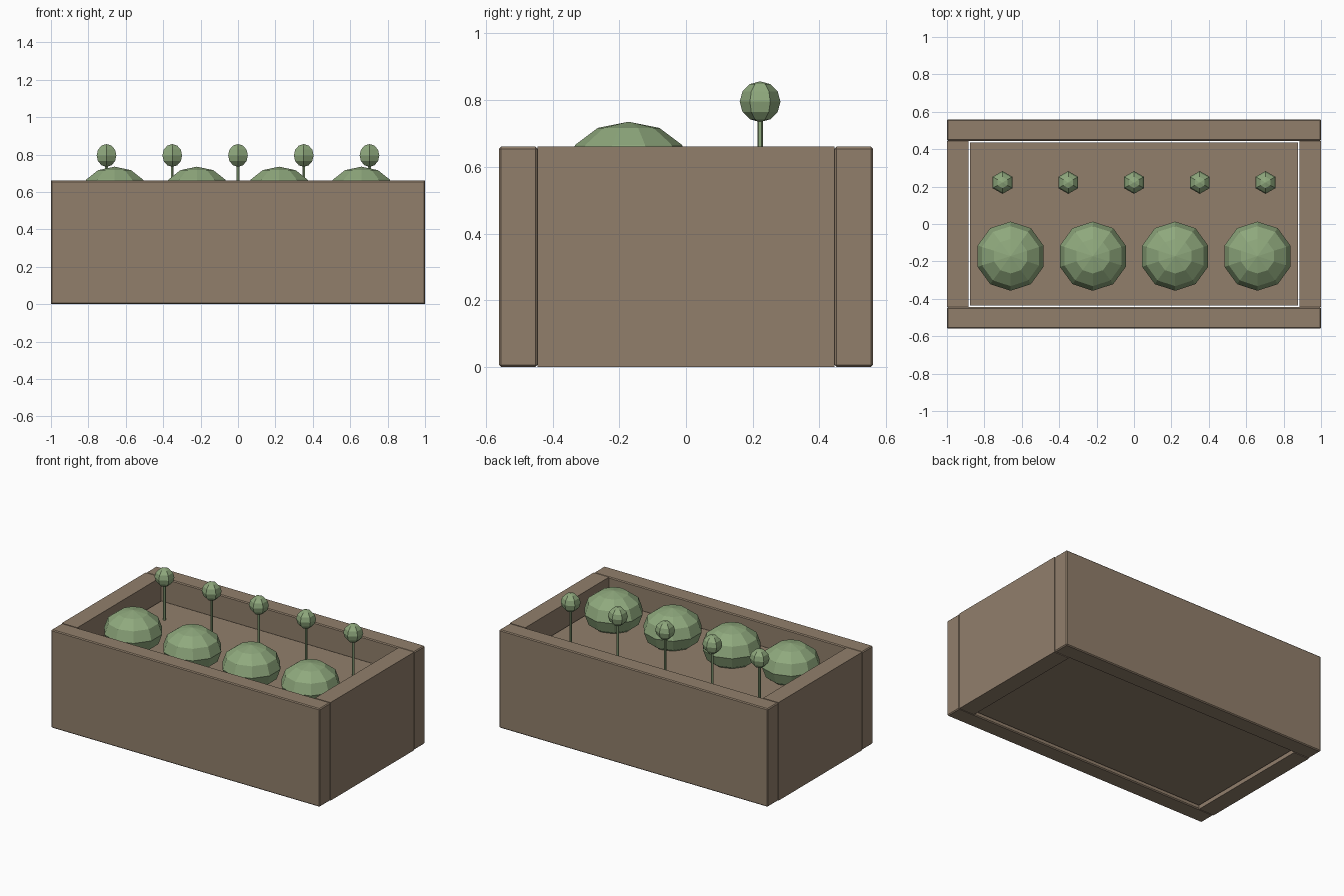
import bpy, bmesh, math
from mathutils import Matrix, Vector

if "Cube" in bpy.data.objects:
    bpy.data.objects.remove(bpy.data.objects["Cube"])


def material(name, rgb):
    m = bpy.data.materials.new(name)
    m.diffuse_color = (*rgb, 1.0)
    m.use_nodes = True
    m.node_tree.nodes["Principled BSDF"].inputs["Base Color"].default_value = m.diffuse_color
    return m


BROWN = material("weathered brown", (0.285, 0.212, 0.148))
GREEN = material("leaf green", (0.275, 0.395, 0.205))


def finish(name, bm, mat):
    bmesh.ops.recalc_face_normals(bm, faces=bm.faces)
    mesh = bpy.data.meshes.new(name)
    bm.to_mesh(mesh)
    bm.free()
    mesh.materials.append(mat)
    obj = bpy.data.objects.new(name, mesh)
    bpy.context.collection.objects.link(obj)
    return obj


def box(name, lo, hi, mat, bevel=0.0):
    lo, hi = Vector(lo), Vector(hi)
    bm = bmesh.new()
    bmesh.ops.create_cube(bm, size=1)
    bmesh.ops.scale(bm, vec=hi - lo, verts=bm.verts)
    bmesh.ops.translate(bm, vec=(lo + hi) / 2, verts=bm.verts)
    if bevel:
        bmesh.ops.bevel(bm, geom=bm.edges[:], offset=bevel, segments=1,
                        affect='EDGES')
    return finish(name, bm, mat)


def ball(name, centre, radius, height, sides, rings, mat):
    """Low-poly ball with a corner pointing along +y."""
    bm = bmesh.new()
    loops = []
    for j in range(1, rings):
        t = math.pi * j / rings
        loops.append([bm.verts.new((
            radius * math.sin(t) * math.sin(2 * math.pi * i / sides),
            radius * math.sin(t) * math.cos(2 * math.pi * i / sides),
            height * math.cos(t))) for i in range(sides)])
    top, bottom = bm.verts.new((0, 0, height)), bm.verts.new((0, 0, -height))
    for i in range(sides):
        k = (i + 1) % sides
        bm.faces.new((top, loops[0][i], loops[0][k]))
        bm.faces.new((bottom, loops[-1][k], loops[-1][i]))
        for a, b in zip(loops, loops[1:]):
            bm.faces.new((a[i], b[i], b[k], a[k]))
    bmesh.ops.translate(bm, vec=centre, verts=bm.verts)
    return finish(name, bm, mat)


def stem(name, x, y, z0, z1, radius, mat):
    bm = bmesh.new()
    bmesh.ops.create_cone(bm, cap_ends=True, segments=6, radius1=radius,
                          radius2=radius, depth=z1 - z0,
                          matrix=Matrix.Translation((x, y, (z0 + z1) / 2)))
    return finish(name, bm, mat)


H, SOIL = 0.66, 0.505

# Planter walls: long front and back boards, short end boards between them
for tag, s in (("front", -1), ("back", 1)):
    y = sorted((s * 0.445, s * 0.56))
    box(tag + "_wall", (-1, y[0], 0), (1, y[1], H), BROWN, 0.006)
for tag, s in (("left", -1), ("right", 1)):
    x = sorted((s * 0.885, s * 1.0))
    box(tag + "_wall", (x[0], -0.445, 0), (x[1], 0.445, H), BROWN)

# Soil block, with a thin gap to the walls
box("soil", (-0.877, -0.437, 0.02), (0.877, 0.437, SOIL), BROWN)

# Front row of rounded bushes
for i in range(4):
    ball(f"bush_{i + 1}", (-0.66 + 0.44 * i, -0.172, 0.596),
         0.185, 0.139, 10, 6, GREEN)

# Back row of small ball-topped plants
for i in range(5):
    x = -0.703 + 0.3515 * i
    stem(f"stem_{i + 1}", x, 0.222, SOIL - 0.02, 0.77, 0.008, GREEN)
    ball(f"ball_top_{i + 1}", (x, 0.222, 0.795), 0.061, 0.061, 6, 6, GREEN)
